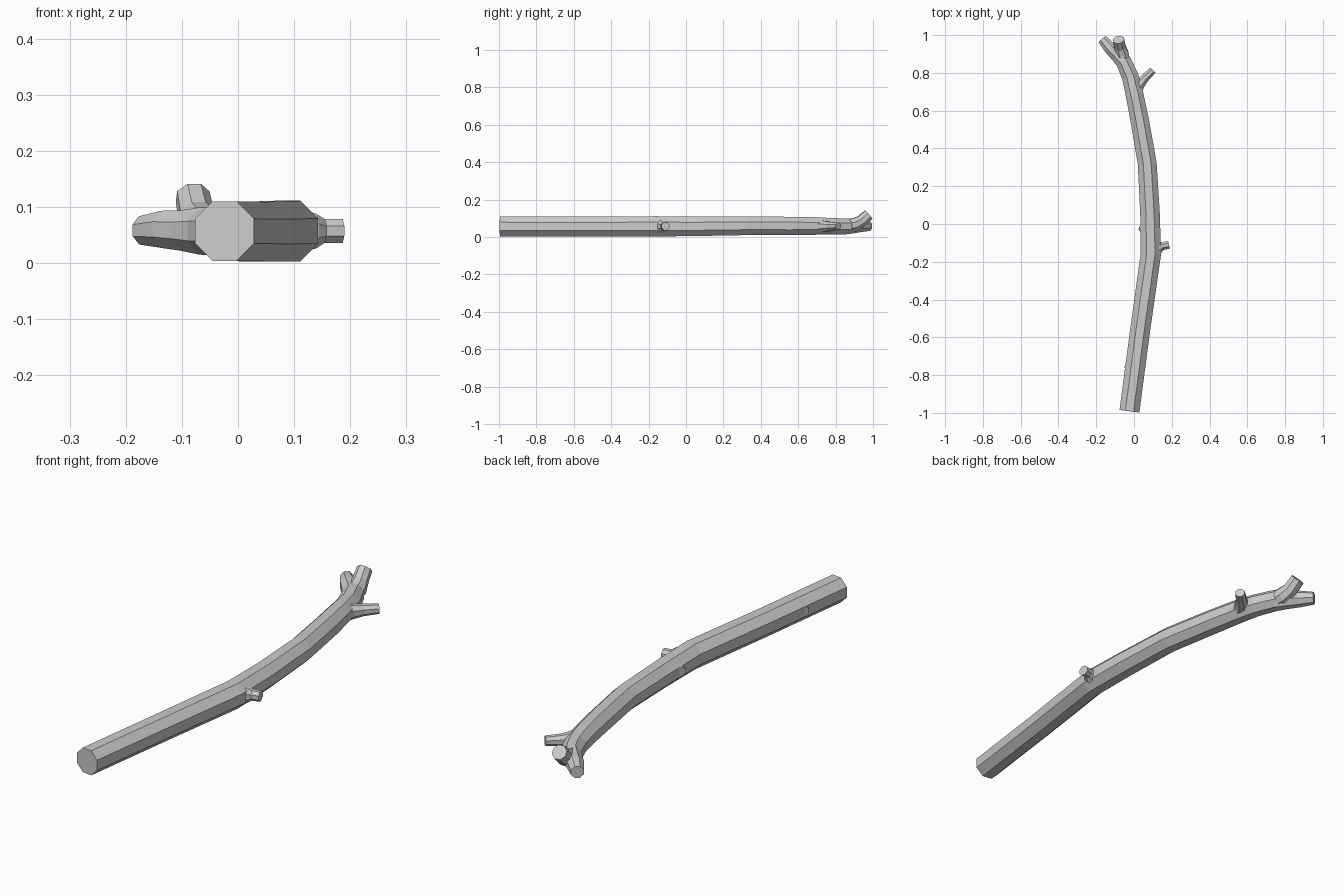
import bpy, bmesh, math
from mathutils import Vector

UP = Vector((0, 0, 1))


def limb(name, stations, sides=8):
    """Faceted tube through stations (x, y, z, half width across flats)."""
    pts = [Vector(s[:3]) for s in stations]
    bm = bmesh.new()
    rings = []
    for i, (p, s) in enumerate(zip(pts, stations)):
        t = Vector()
        if i > 0:
            t += (p - pts[i - 1]).normalized()
        if i < len(pts) - 1:
            t += (pts[i + 1] - p).normalized()
        t.normalize()
        side = t.cross(UP).normalized()
        top = side.cross(t)
        r = s[3] / math.cos(math.pi / sides)
        ring = []
        for k in range(sides):
            a = 2 * math.pi * (k + 0.5) / sides
            ring.append(bm.verts.new(p + r * (math.cos(a) * side + math.sin(a) * top)))
        rings.append(ring)
    for a, b in zip(rings, rings[1:]):
        for k in range(sides):
            n = (k + 1) % sides
            bm.faces.new((a[k], a[n], b[n], b[k]))
    bm.faces.new(rings[0])
    bm.faces.new(rings[-1])
    bmesh.ops.recalc_face_normals(bm, faces=bm.faces)
    me = bpy.data.meshes.new(name)
    bm.to_mesh(me)
    bm.free()
    ob = bpy.data.objects.new(name, me)
    bpy.context.collection.objects.link(ob)
    return ob


# Main stem, bending into the left fork
limb("main_stem", [
    (-0.024, -0.991, 0.057, 0.053),
    (0.030, -0.58, 0.056, 0.053),
    (0.089, -0.16, 0.057, 0.054),
    (0.085, 0.05, 0.057, 0.052),
    (0.070, 0.32, 0.060, 0.050),
    (0.030, 0.55, 0.059, 0.049),
    (0.002, 0.69, 0.059, 0.047),
    (-0.020, 0.78, 0.057, 0.044),
    (-0.055, 0.86, 0.057, 0.042),
    (-0.092, 0.897, 0.058, 0.036),
    (-0.128, 0.932, 0.060, 0.033),
    (-0.169, 0.979, 0.058, 0.025),
])

# Upward fork at the tip
limb("upper_fork", [
    (-0.050, 0.84, 0.055, 0.034),
    (-0.064, 0.90, 0.065, 0.036),
    (-0.074, 0.935, 0.083, 0.031),
    (-0.081, 0.976, 0.119, 0.029),
])

# Right branch with a flared root
limb("right_branch", [
    (0.000, 0.67, 0.057, 0.036),
    (0.025, 0.735, 0.057, 0.030),
    (0.055, 0.770, 0.057, 0.023),
    (0.100, 0.814, 0.058, 0.019),
])

# Short side stub
limb("side_stub", [
    (0.100, -0.130, 0.057, 0.040),
    (0.136, -0.123, 0.057, 0.031),
    (0.152, -0.117, 0.057, 0.021),
    (0.185, -0.110, 0.057, 0.021),
])

# Cut-off scars on the left side
for name, x, y, length, r in (("lower_scar", -0.043, -0.74, 0.05, 0.022),
                              ("middle_scar", 0.031, -0.01, 0.05, 0.020)):
    limb(name, [(x + length, y - 0.02, 0.057, r * 1.4),
                (x + 0.010, y - 0.004, 0.057, r * 1.3),
                (x, y, 0.057, r)])
